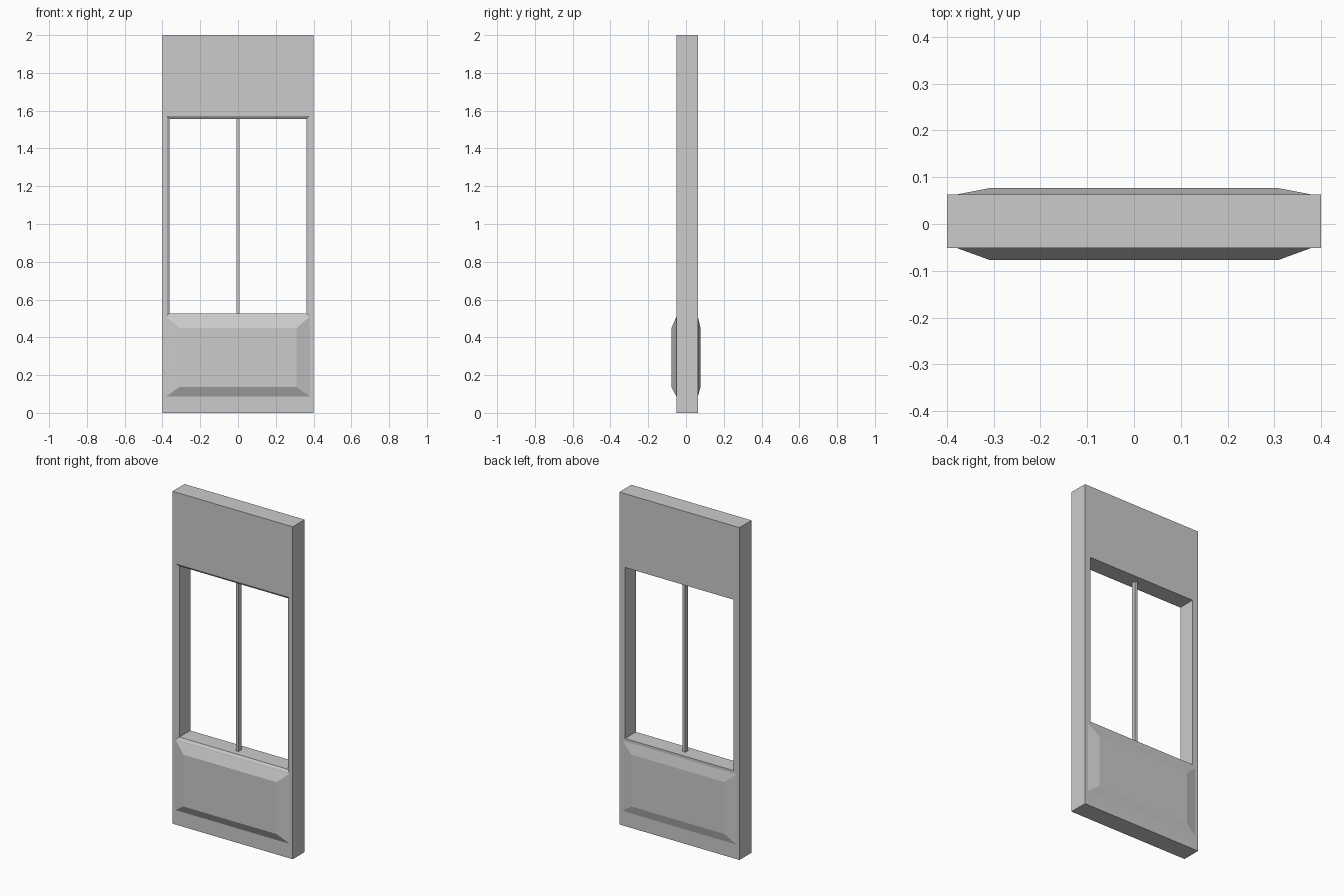
import bpy, bmesh

if "Cube" in bpy.data.objects:
    bpy.data.objects.remove(bpy.data.objects["Cube"])

Y_FRONT, Y_BACK = -0.051, 0.063
WX, WZ0, WZ1 = 0.362, 0.527, 1.556


def rect(bm, x, z0, z1, y):
    return [bm.verts.new(p) for p in ((-x, y, z0), (x, y, z0), (x, y, z1), (-x, y, z1))]


def skin(bm, loops, closed=False):
    pairs = list(zip(loops, loops[1:]))
    if closed:
        pairs.append((loops[-1], loops[0]))
    for a, b in pairs:
        for i in range(4):
            j = (i + 1) % 4
            bm.faces.new((a[i], a[j], b[j], b[i]))


def finish(bm, name):
    bmesh.ops.recalc_face_normals(bm, faces=bm.faces)
    mesh = bpy.data.meshes.new(name)
    bm.to_mesh(mesh)
    bm.free()
    obj = bpy.data.objects.new(name, mesh)
    bpy.context.collection.objects.link(obj)
    return obj


# Door slab with window opening, chamfered around the front edge
bm = bmesh.new()
c = 0.015
skin(bm, [rect(bm, 0.4, 0, 2, Y_FRONT),
          rect(bm, WX + c, WZ0 - c, WZ1 + c, Y_FRONT),
          rect(bm, WX, WZ0, WZ1, Y_FRONT + 0.01),
          rect(bm, WX, WZ0, WZ1, Y_BACK),
          rect(bm, 0.4, 0, 2, Y_BACK)], closed=True)
finish(bm, "door_slab")

# Raised lower panels, front and back
for name, y0, y1 in (("front_panel", Y_FRONT, -0.0765), ("back_panel", Y_BACK, 0.0765)):
    bm = bmesh.new()
    base = rect(bm, 0.38, 0.087, 0.51, y0)
    top = rect(bm, 0.31, 0.137, 0.449, y1)
    skin(bm, [base, top])
    bm.faces.new(top)
    obj = finish(bm, name)
    # outward direction of the open shell
    face = obj.data.polygons[-1]
    if face.normal.y * y1 < 0:
        obj.data.flip_normals()

# Vertical glazing bar
bm = bmesh.new()
loops = [rect(bm, 0.009, WZ0, WZ1, y) for y in (-0.008, 0.02)]
skin(bm, loops)
for loop in loops:
    bm.faces.new(loop)
finish(bm, "window_bar")
